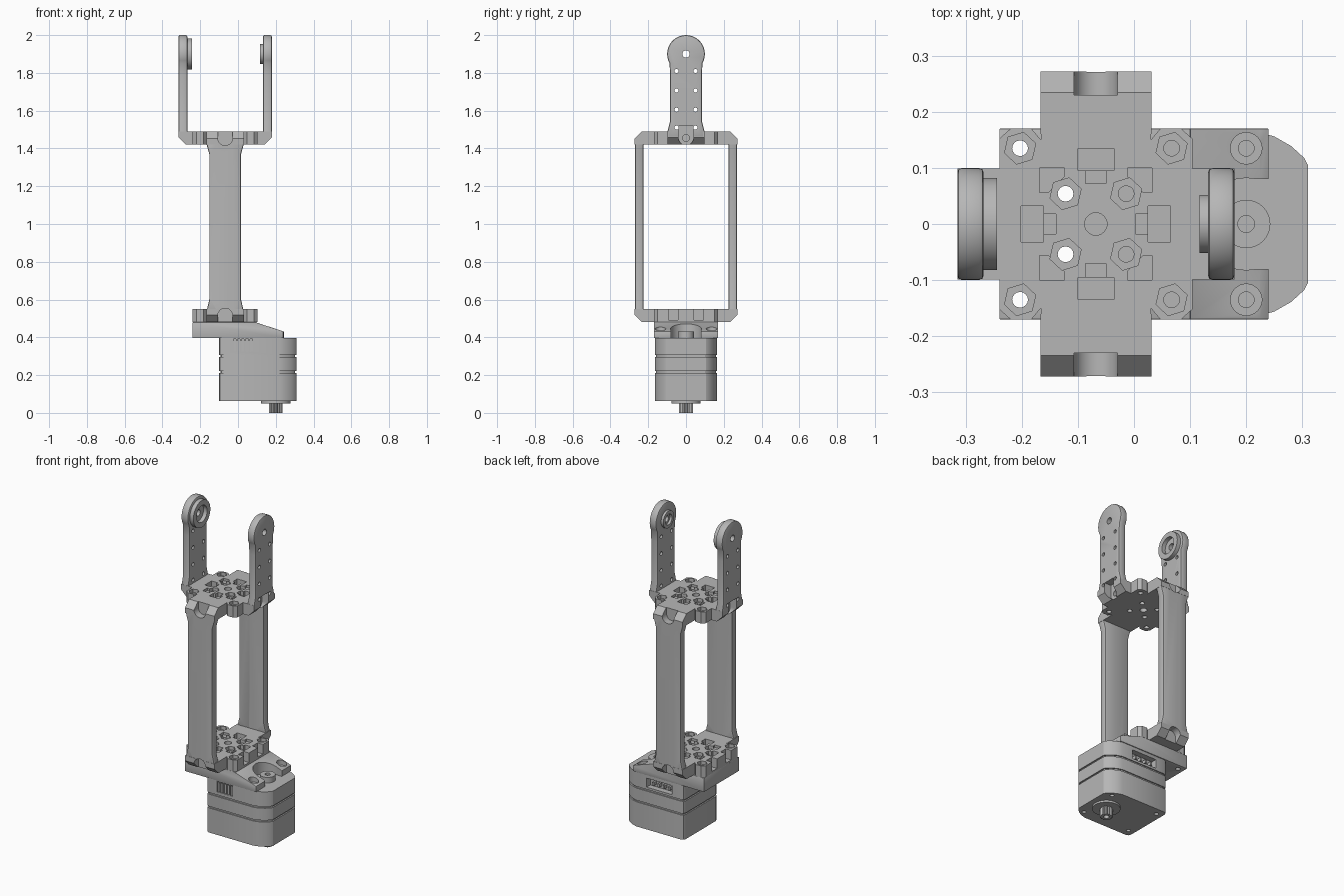
import bpy, bmesh, math
from mathutils import Vector

cube = bpy.data.objects.get("Cube")
if cube:
    bpy.data.objects.remove(cube, do_unlink=True)

grey = bpy.data.materials.new("plain grey")
grey.use_nodes = True
grey.diffuse_color = (0.47, 0.47, 0.47, 1)
grey.node_tree.nodes["Principled BSDF"].inputs["Base Color"].default_value = (0.47, 0.47, 0.47, 1)

CX = -0.068          # bracket axis
HX, HORN = 0.2, 0.2  # horn axis
LOW, HIGH = 0.48, 1.42
THICK = 0.07


def activate(ob):
    bpy.ops.object.select_all(action='DESELECT')
    ob.select_set(True)
    bpy.context.view_layer.objects.active = ob


def prism(name, pts, axis, lo, hi, bevel=0):
    """Extrude a 2D outline along an axis."""
    place = {'x': lambda a, b, h: (h, a, b),
             'y': lambda a, b, h: (a, h, b),
             'z': lambda a, b, h: (a, b, h)}[axis]
    bm = bmesh.new()
    ends = [[bm.verts.new(place(a, b, h)) for a, b in pts] for h in (lo, hi)]
    for ring in ends:
        bm.faces.new(ring)
    n = len(pts)
    for i in range(n):
        j = (i + 1) % n
        bm.faces.new((ends[0][i], ends[0][j], ends[1][j], ends[1][i]))
    bmesh.ops.recalc_face_normals(bm, faces=bm.faces)
    mesh = bpy.data.meshes.new(name)
    bm.to_mesh(mesh)
    bm.free()
    mesh.materials.append(grey)
    ob = bpy.data.objects.new(name, mesh)
    bpy.context.collection.objects.link(ob)
    if bevel:
        activate(ob)
        mod = ob.modifiers.new("bevel", 'BEVEL')
        mod.width, mod.segments, mod.angle_limit = bevel, 2, math.radians(40)
        bpy.ops.object.modifier_apply(modifier="bevel")
    return ob


def circle(a, b, r, n=32, turn=0.0):
    return [(a + r * math.cos(turn + math.tau * i / n),
             b + r * math.sin(turn + math.tau * i / n)) for i in range(n)]


def rect(a0, a1, b0, b1):
    return [(a0, b0), (a1, b0), (a1, b1), (a0, b1)]


def cut(ob, pts, axis, lo, hi):
    """Subtract a prism and discard the cutter."""
    cutter = prism("cutter", pts, axis, lo, hi)
    activate(ob)
    mod = ob.modifiers.new("cut", 'BOOLEAN')
    mod.operation, mod.solver, mod.object = 'DIFFERENCE', 'EXACT', cutter
    bpy.ops.object.modifier_apply(modifier="cut")
    bpy.data.objects.remove(cutter, do_unlink=True)


def finish(ob):
    activate(ob)
    bpy.ops.object.shade_smooth_by_angle(angle=math.radians(25))


QUADRANTS = [(sx, sy) for sx in (-1, 1) for sy in (-1, 1)]

# Servo body: three layered shells around a slightly smaller core
half = [(-0.1, 0.145), (-0.094, 0.159), (-0.08, 0.165), (0.22, 0.165),
        (0.25, 0.156), (0.28, 0.139), (0.303, 0.118), (0.31, 0.105)]
outline = half + [(x, -y) for x, y in reversed(half)]
inner = [(0.105 + (x - 0.105) * 0.96, y * 0.96) for x, y in outline]
core = prism("servo_core", inner, 'z', 0.08, 0.38)
lower = prism("servo_lower_shell", outline, 'z', 0.062, 0.212)
middle = prism("servo_middle_shell", outline, 'z', 0.222, 0.296)
upper = prism("servo_upper_shell", outline, 'z', 0.306, 0.396)
for x in (-0.06, 0.26):
    for y in (-0.12, 0.12):
        cut(lower, circle(x, y, 0.012, 16), 'z', 0.05, 0.09)
for i in range(5):
    x = -0.025 + 0.022 * i
    cut(upper, rect(x, x + 0.014, 0.325, 0.39), 'y', -0.18, -0.153)
for ob in (upper, core):
    cut(ob, rect(-0.02, 0.15, 0.32, 0.375), 'y', 0.13, 0.18)
for i in range(4):
    x = 0.0 + 0.036 * i
    prism("socket_pin", rect(x, x + 0.012, 0.335, 0.355), 'y', 0.125, 0.155)

# Output shaft below, idler boss above
flange = prism("output_flange", circle(HORN, 0, 0.078), 'z', 0.05, 0.07)
shaft = prism("output_shaft", [(HORN + (0.037 if i % 2 else 0.031) * math.cos(math.tau * i / 32),
                               (0.037 if i % 2 else 0.031) * math.sin(math.tau * i / 32))
                              for i in range(32)], 'z', 0, 0.055)
cut(shaft, circle(HORN, 0, 0.016, 16), 'z', -0.01, 0.035)
idler = prism("idler_boss", circle(HORN, 0, 0.043), 'z', 0.39, 0.43)
cut(idler, circle(HORN, 0, 0.015, 20), 'z', 0.405, 0.44)

# Sloped adapter between servo and frame
adapter = prism("servo_adapter", [(-0.24, 0.396), (0.24, 0.396), (0.24, 0.43),
                                  (0.225, 0.437), (0.1, 0.477), (0.1, LOW), (-0.24, LOW)],
                'y', -0.17, 0.17, 0.008)
cut(adapter, circle(HORN, 0, 0.082), 'z', 0.38, 0.5)
cut(adapter, rect(HORN, 0.3, -0.08, 0.08), 'z', 0.38, 0.5)
for s in (-1, 1):
    cut(adapter, circle(HORN, s * 0.135, 0.028), 'z', 0.42, 0.5)
    cut(adapter, circle(HORN, s * 0.135, 0.014, 20), 'z', 0.38, 0.45)
for sx, sy in QUADRANTS:
    for dx, dy in ((0.135, 0.135), (0.054, 0.054)):
        cut(adapter, circle(CX + sx * dx, sy * dy, 0.014, 16), 'z', 0.38, 0.5)


def hub_plate(name, z):
    """Cross shaped plate with corner lobes, nut pockets and slots."""
    top = z + THICK
    quarter = [(0.098, 0.23), (0.098, 0.15), (0.115, 0.17), (0.152, 0.17),
               (0.172, 0.152), (0.172, 0.115), (0.172, 0.095)]
    right = quarter + [(x, -y) for x, y in reversed(quarter)]
    pts = [(CX + x, y) for x, y in right] + [(CX - x, y) for x, y in reversed(right)]
    ob = prism(name, pts, 'z', z, top)
    for sx, sy in QUADRANTS:
        for d in (0.135, 0.054):
            x, y = CX + sx * d, sy * d
            cut(ob, circle(x, y, 0.029, 6, 0.3), 'z', top - 0.02, top + 0.02)
            cut(ob, circle(x, y, 0.014, 16), 'z', z - 0.02, top + 0.02)
        cut(ob, [(CX + sx * a, sy * b) for a, b in
                 ((0.056, 0.1), (0.1, 0.1), (0.1, 0.056), (0.085, 0.056), (0.056, 0.085))],
            'z', top - 0.015, top + 0.02)
    for s in (-1, 1):
        cut(ob, rect(CX - 0.032, CX + 0.032, s * 0.115 - 0.02, s * 0.115 + 0.02), 'z', top - 0.045, top + 0.02)
        cut(ob, rect(CX - 0.018, CX + 0.018, s * 0.084 - 0.012, s * 0.084 + 0.014), 'z', top - 0.025, top + 0.02)
        x = CX + s * 0.113
        cut(ob, rect(x - 0.02, x + 0.02, -0.032, 0.032), 'z', top - 0.045, top + 0.02)
        x = CX + s * 0.084
        cut(ob, rect(x - 0.013, x + 0.013, -0.018, 0.018), 'z', top - 0.025, top + 0.02)
    cut(ob, circle(CX, 0, 0.02, 24), 'z', z - 0.02, top + 0.02)
    return ob


lower_plate = hub_plate("lower_plate", LOW)
for s in (-1, 1):  # open notches in the free ends of the lower plate
    for y in (-0.068, 0.068):
        end = sorted((CX + s * 0.135, CX + s * 0.19))
        cut(lower_plate, rect(*end, y - 0.025, y + 0.025), 'z', LOW + 0.012, 0.6)
upper_plate = hub_plate("upper_plate", HIGH)


def foot(name, axis, c, side, out, z, up):
    """Chamfered block that joins a plate to an arm, with a screw seat."""
    root, tip = c + side * 0.16, c + side * out
    slant = c + side * (out - 0.038)
    z0, z1 = (z, z + THICK) if up else (z + THICK, z)
    step = 0.038 if up else -0.038
    pts = [(root, z0), (slant, z0), (tip, z0 + step), (tip, z1), (root, z1)]
    mid = 0 if axis == 'x' else CX
    ob = prism(name, pts, 'y' if axis == 'x' else 'x', mid - 0.099, mid + 0.099)
    return ob


def screw_seat(obs, axis, c, side, out, z, up):
    mid, zc = (0, CX)[axis == 'y'], z + THICK / 2
    lo, hi = sorted((c + side * (out - 0.045), c + side * (out + 0.03)))
    far = z + THICK + 0.03 if up else z - 0.03
    for ob in obs:
        cut(ob, circle(mid, zc, 0.039), axis, lo, hi)
        cut(ob, rect(mid - 0.039, mid + 0.039, *sorted((zc, far))), axis, lo, hi)
        lo2, hi2 = sorted((c + side * (out - 0.1), c + side * out))
        cut(ob, circle(mid, zc, 0.018, 20), axis, lo2, hi2)


# Long side arms of the frame
parts = []
for s, word in ((-1, "front"), (1, "back")):
    left = [(-0.098, LOW + 0.036), (-0.098, 0.54), (-0.084, 0.6),
            (-0.084, 1.37), (-0.098, 1.42), (-0.098, 1.452)]
    pts = [(CX + x, z) for x, z in left] + [(CX - x, z) for x, z in reversed(left)]
    arm = prism(word + "_long_arm", pts, 'y', *sorted((s * 0.226, s * 0.271)), 0.008)
    low = foot(word + "_lower_foot", 'y', 0, s, 0.272, LOW, True)
    high = foot(word + "_upper_foot", 'y', 0, s, 0.272, HIGH, False)
    screw_seat((arm, low), 'y', 0, s, 0.272, LOW, False)
    screw_seat((arm, high), 'y', 0, s, 0.272, HIGH, True)

# Upper fork arms with rounded heads, discs and rows of holes
for s, word, disc_r, disc_in in ((-1, "right", 0.082, 0.176), (1, "left", 0.052, 0.185)):
    head = [(0.1 * math.sin(t), 1.9 + 0.1 * math.cos(t))
            for t in (math.radians(-120 + 10 * i) for i in range(25))]
    pts = [(-0.098, 1.455), (-0.098, 1.49), (-0.085, 1.54), (-0.085, 1.79)] + head + \
          [(0.085, 1.79), (0.085, 1.54), (0.098, 1.49), (0.098, 1.455)]
    arm = prism(word + "_fork_arm", pts, 'x', *sorted((CX + s * 0.2, CX + s * 0.247)), 0.008)
    base = foot(word + "_fork_foot", 'x', CX, s, 0.247, HIGH, True)
    disc = prism(word + "_pivot_disc", circle(0, 1.9, disc_r), 'x',
                 *sorted((CX + s * disc_in, CX + s * 0.21)))
    cut(disc, circle(0, 1.9, disc_r * 0.62), 'x', *sorted((CX + s * 0.15, CX + s * 0.202)))
    through = sorted((CX + s * 0.15, CX + s * 0.3))
    for ob in (arm, disc):
        cut(ob, circle(0, 1.9, 0.019, 24), 'x', *through)
    for z in (1.51, 1.605, 1.707, 1.81):
        for y in (-0.05, 0.05):
            cut(arm, circle(y, z, 0.011, 16), 'x', *through)
    screw_seat((arm, base), 'x', CX, s, 0.247, HIGH, True)

for ob in list(bpy.context.scene.objects):
    if ob.type == 'MESH' and ob.data.materials and ob.data.materials[0] == grey:
        finish(ob)
